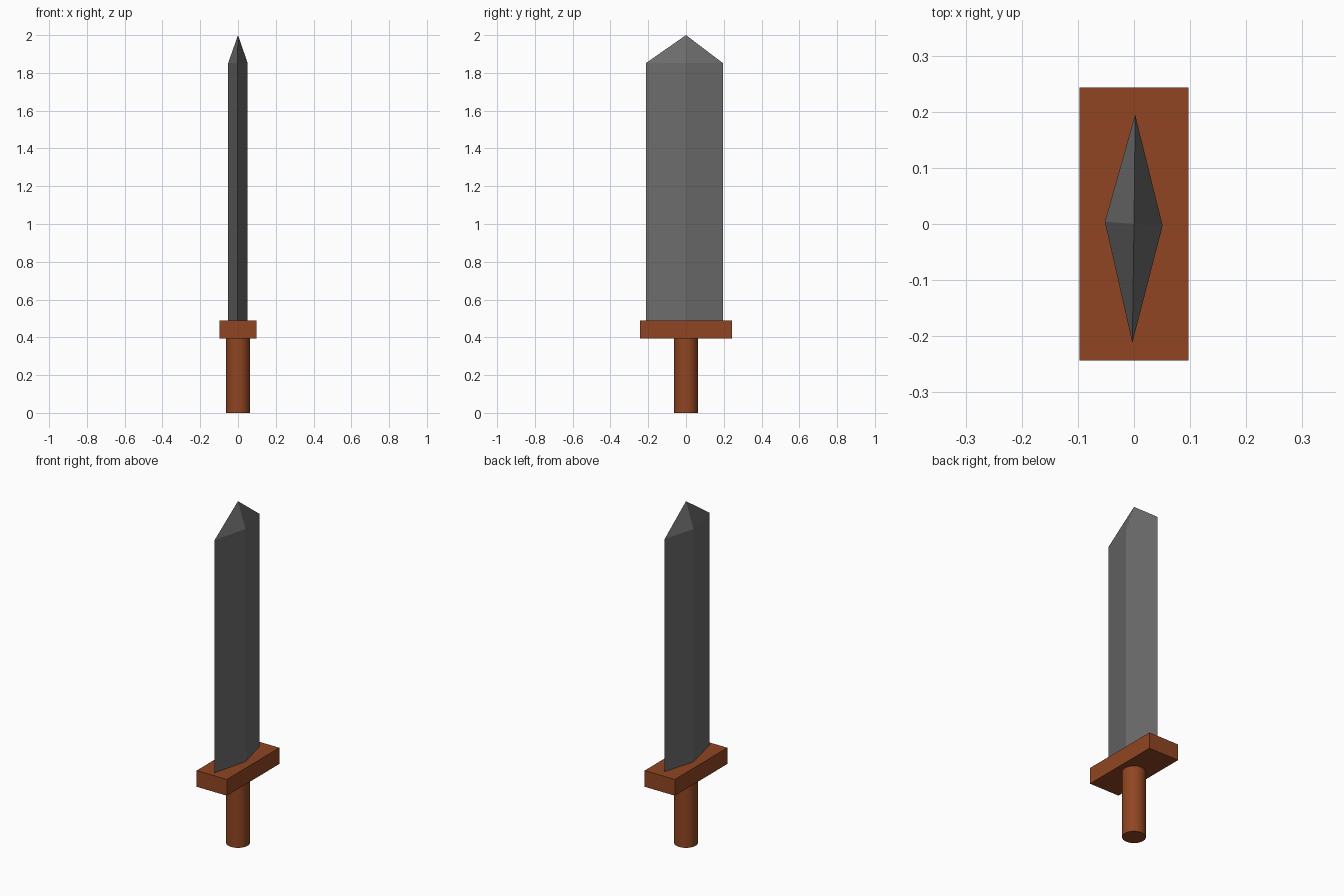
import bpy
import bmesh
from math import radians

if "Cube" in bpy.data.objects:
    bpy.data.objects.remove(bpy.data.objects["Cube"])


def material(name, rgb):
    mat = bpy.data.materials.new(name)
    mat.diffuse_color = (*rgb, 1)
    mat.use_nodes = True
    mat.node_tree.nodes["Principled BSDF"].inputs["Base Color"].default_value = mat.diffuse_color
    return mat


wood = material("brown", (0.28, 0.06, 0.016))
steel = material("dark_grey", (0.15, 0.15, 0.15))

# handle: round grip standing on the ground
bpy.ops.mesh.primitive_cylinder_add(vertices=32, radius=0.063, depth=0.40, location=(0, 0, 0.20))
handle = bpy.context.object
handle.name = "handle"
bpy.ops.object.shade_smooth_by_angle(angle=radians(30))
handle.data.materials.append(wood)

# guard: flat block across the top of the handle
bpy.ops.mesh.primitive_cube_add(size=1, location=(0, 0, 0.4425))
guard = bpy.context.object
guard.name = "guard"
guard.scale = (0.195, 0.486, 0.095)
bpy.ops.object.transform_apply(location=False, rotation=False, scale=True)
guard.data.materials.append(wood)

# blade: diamond section, extruded up and closed to a four-sided point
section = [(0.051, -0.003), (0.002, 0.195), (-0.052, 0.004), (-0.003, -0.212)]
bm = bmesh.new()
base = [bm.verts.new((x, y, 0.48)) for x, y in section]
shoulder = [bm.verts.new((x, y, 1.852)) for x, y in section]
tip = bm.verts.new((0, 0, 2))
bm.faces.new(base[::-1])
for i in range(4):
    j = (i + 1) % 4
    bm.faces.new((base[i], base[j], shoulder[j], shoulder[i]))
    bm.faces.new((shoulder[i], shoulder[j], tip))
bmesh.ops.recalc_face_normals(bm, faces=bm.faces)
mesh = bpy.data.meshes.new("blade")
bm.to_mesh(mesh)
bm.free()
mesh.materials.append(steel)
bpy.context.collection.objects.link(bpy.data.objects.new("blade", mesh))
